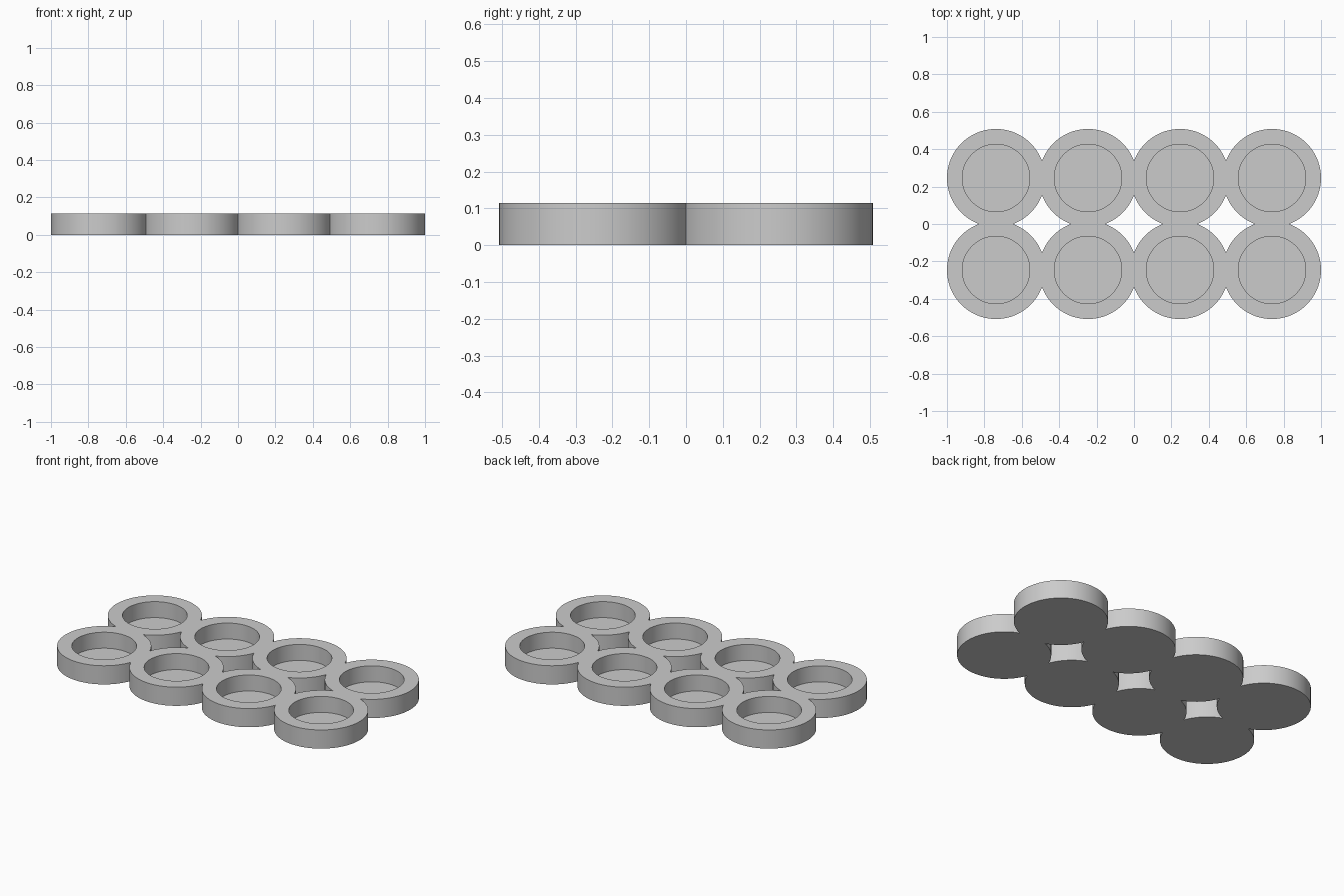
import bpy
import bmesh
import math

cube = bpy.data.objects.get("Cube")
if cube:
    bpy.data.objects.remove(cube, do_unlink=True)

# Proportions: cups overlap their neighbours slightly
COLS, ROWS = 4, 2
UNIT = 2 / 122
PITCH = 30 * UNIT
OUTER = 16 * UNIT
INNER = 11 * UNIT
HEIGHT = 7 * UNIT
FLOOR = 1 * UNIT
SEGMENTS = 96

# Evenly spaced angles plus the exact angles where neighbouring circles meet
meet = math.acos(PITCH / 2 / OUTER)
angles = {round(math.tau * i / SEGMENTS, 6) for i in range(SEGMENTS)}
for k in range(4):
    for sign in (-1, 1):
        angles.add(round((k * math.pi / 2 + sign * meet) % math.tau, 6))
angles = sorted(angles)


def rim_point(angle, sides):
    """Outer rim point and the set of shared sides it lies on."""
    radius, shared = OUTER, set()
    for dx, dy in sides:
        facing = dx * math.cos(angle) + dy * math.sin(angle)
        if facing > 0 and PITCH / 2 / facing <= OUTER + 1e-5:
            radius = PITCH / 2 / facing
            shared.add((dx, dy))
    return radius, shared


def ring(bm, cx, cy, radii, z):
    return [bm.verts.new((cx + r * math.cos(a), cy + r * math.sin(a), z))
            for a, r in zip(angles, radii)]


def add_cup(bm, col, row):
    """One round cup, trimmed where it merges into its neighbours."""
    cx = (col - (COLS - 1) / 2) * PITCH
    cy = (row - (ROWS - 1) / 2) * PITCH
    sides = [(dx, dy) for dx, dy in ((1, 0), (-1, 0), (0, 1), (0, -1))
             if 0 <= col + dx < COLS and 0 <= row + dy < ROWS]
    rim = [rim_point(a, sides) for a in angles]
    outer = [r for r, _ in rim]
    inner = [INNER] * len(angles)
    base = ring(bm, cx, cy, outer, 0)
    top = ring(bm, cx, cy, outer, HEIGHT)
    lip = ring(bm, cx, cy, inner, HEIGHT)
    well = ring(bm, cx, cy, inner, FLOOR)
    for i in range(len(angles)):
        j = (i + 1) % len(angles)
        bm.faces.new((top[i], top[j], lip[j], lip[i]))
        bm.faces.new((lip[i], lip[j], well[j], well[i]))
        if not rim[i][1] & rim[j][1]:
            bm.faces.new((base[i], base[j], top[j], top[i]))
    bm.faces.new(well)
    bm.faces.new(base[::-1])


# Tray of joined cups
bm = bmesh.new()
for col in range(COLS):
    for row in range(ROWS):
        add_cup(bm, col, row)
bmesh.ops.remove_doubles(bm, verts=bm.verts[:], dist=1e-4)
bmesh.ops.recalc_face_normals(bm, faces=bm.faces[:])

# Smooth round walls, sharp rims and notches
for face in bm.faces:
    face.smooth = True
for edge in bm.edges:
    edge.smooth = edge.calc_face_angle(math.pi) < math.radians(30)

mesh = bpy.data.meshes.new("cup_tray")
bm.to_mesh(mesh)
bm.free()
tray = bpy.data.objects.new("cup_tray", mesh)
bpy.context.collection.objects.link(tray)

# Plain grey
grey = bpy.data.materials.new("light_grey")
grey.use_nodes = True
colour = (0.6, 0.6, 0.6, 1)
grey.diffuse_color = colour
grey.node_tree.nodes["Principled BSDF"].inputs["Base Color"].default_value = colour
mesh.materials.append(grey)
